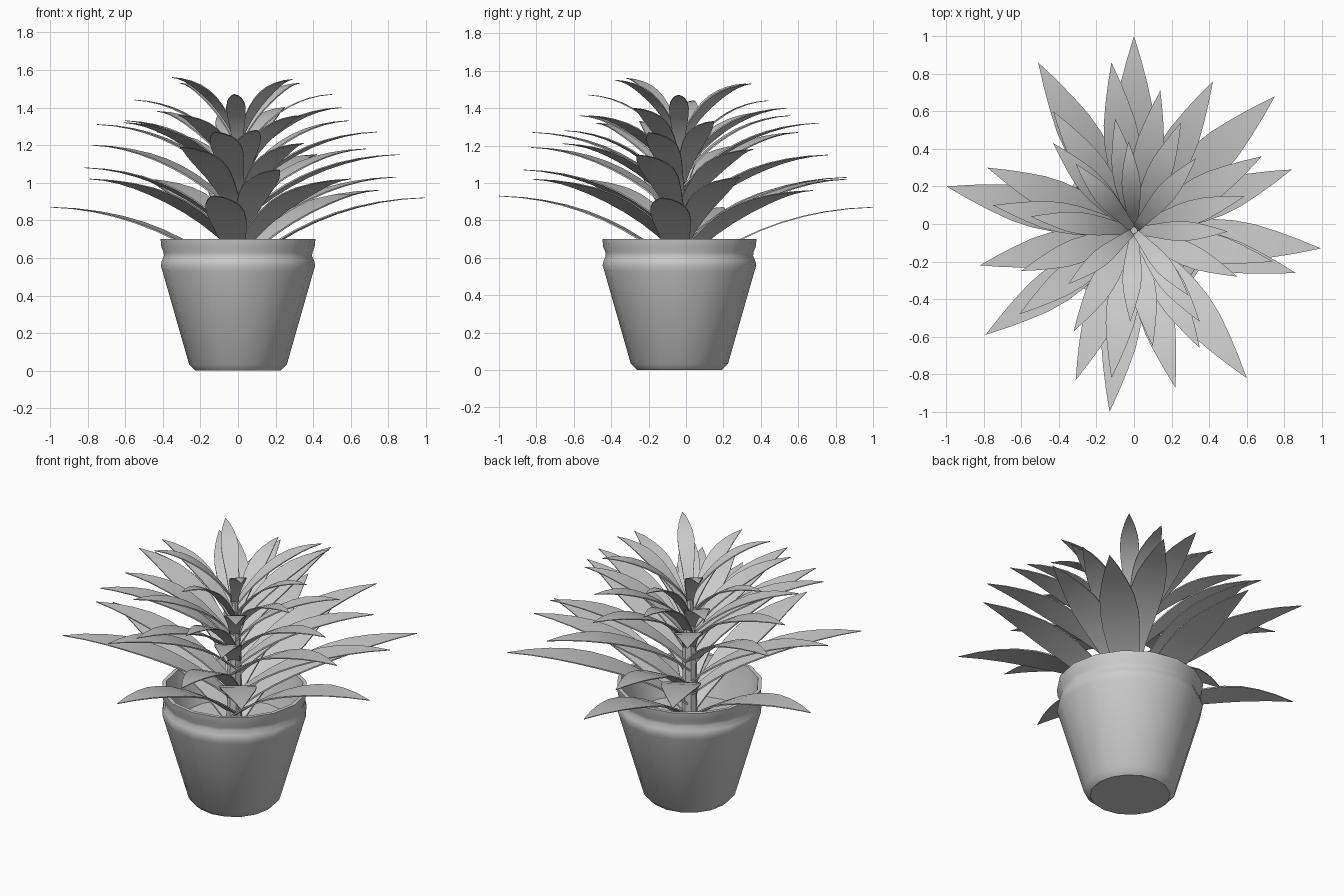
import bpy, bmesh, math
from mathutils import Vector

if "Cube" in bpy.data.objects:
    bpy.data.objects.remove(bpy.data.objects["Cube"])

CY = -0.035  # plant axis sits slightly in front of the origin


def finish(bm, name, angle=41):
    bmesh.ops.recalc_face_normals(bm, faces=bm.faces)
    me = bpy.data.meshes.new(name)
    bm.to_mesh(me)
    bm.free()
    ob = bpy.data.objects.new(name, me)
    bpy.context.collection.objects.link(ob)
    bpy.ops.object.select_all(action='DESELECT')
    ob.select_set(True)
    bpy.context.view_layer.objects.active = ob
    bpy.ops.object.shade_smooth_by_angle(angle=math.radians(angle))
    return ob


def lathe(name, profile, sides):
    bm = bmesh.new()
    rings = []
    for r, z in profile:
        rings.append([bm.verts.new((r * math.cos(2 * math.pi * i / sides),
                                    CY + r * math.sin(2 * math.pi * i / sides), z))
                      for i in range(sides)])
    for a, b in zip(rings, rings[1:]):
        for i in range(sides):
            j = (i + 1) % sides
            bm.faces.new((a[i], a[j], b[j], b[i]))
    bm.faces.new(rings[0])
    bm.faces.new(rings[-1])
    return finish(bm, name)


# Pot with rolled rim; the last ring closes the inner floor as the soil
lathe("pot", [(0.225, 0), (0.26, 0.033), (0.402, 0.53), (0.411, 0.56), (0.405, 0.585),
              (0.394, 0.61), (0.396, 0.63), (0.408, 0.66), (0.412, 0.70), (0.39, 0.70),
              (0.375, 0.62), (0.33, 0.47)], 16)
lathe("stem", [(0.045, 0.46), (0.04, 0.9), (0.02, 1.23)], 8)


# Leaf: arched blade from the stem to a given tip
def leaf(name, tip, rise):
    bm = bmesh.new()
    tip = Vector(tip)
    out = Vector((tip.x, tip.y - CY, 0))
    r = out.length
    out.normalize()
    side = Vector((-out.y, out.x, 0))
    zb, zt = tip.z - rise, tip.z
    width = 0.105 * r
    shape = [0.42, 0.54, 0.68, 0.84, 0.97, 1.0, 0.9, 0.66, 0.36, 0.0]
    n = len(shape) - 1
    thick = 0.012
    grids = []
    for s in (0.5, -0.5):
        rows = []
        for i, w in enumerate(shape):
            t = i / n
            a, b, c = (1 - t) ** 2, 2 * t * (1 - t), t * t
            rad = 0.015 * a + 0.43 * r * b + r * c
            z = zb * a + (zt - 0.015) * b + zt * c + s * thick * (1 - 0.7 * t)
            p = Vector((0, CY, z)) + out * rad
            h = width * w
            if w == 0:
                rows.append([bm.verts.new(p)])
            else:
                rows.append([bm.verts.new(p - side * h), bm.verts.new(p),
                             bm.verts.new(p + side * h)])
        for p, q in zip(rows, rows[1:]):
            for k in (0, 1):
                if len(q) == 3:
                    bm.faces.new((p[k], p[k + 1], q[k + 1], q[k]))
                else:
                    bm.faces.new((p[k], p[k + 1], q[0]))
        grids.append(rows)
    # thin rim joining the upper and lower skins
    top, low = grids
    for i in range(n):
        for k in (0, -1):
            bm.faces.new((top[i][k], top[i + 1][k], low[i + 1][k], low[i][k]))
    for k in (0, 1):
        bm.faces.new((top[0][k], top[0][k + 1], low[0][k + 1], low[0][k]))
    finish(bm, name)


# Ten whorls of leaves, tip positions from bottom to top
whorls = [
    [(0, 1, .87), (-.998, .2, .87), (-.13, -1, .93), (.995, -.13, .92)],
    [(.75, .68, .96), (-.51, .86, 1.02), (-.79, -.59, 1.02), (.6, -.82, 1.02)],
    [(.84, .29, 1.03), (-.12, .86, 1.03), (-.82, -.22, 1.08), (.22, -.87, 1.07)],
    [(.42, .76, 1.15), (-.78, .3, 1.2), (-.31, -.83, 1.19), (.86, -.26, 1.15)],
    [(.14, .71, 1.32), (-.75, .1, 1.31), (-.12, -.82, 1.27), (.74, -.2, 1.27)],
    [(.68, .36, 1.18), (-.43, .6, 1.27), (-.61, -.48, 1.32), (.35, -.66, 1.21)],
    [(.59, .15, 1.33), (-.1, .56, 1.36), (-.6, -.25, 1.33), (.1, -.65, 1.28)],
    [(.25, .54, 1.4), (-.43, .43, 1.38), (-.32, -.57, 1.36), (.55, -.28, 1.4),
     (.35, -.52, 1.36)],
    [(.5, -.04, 1.47), (-.03, .44, 1.44), (-.55, .04, 1.44), (-.02, -.52, 1.47)],
    [(.33, .35, 1.53), (-.31, .32, 1.53), (-.35, -.32, 1.56), (.29, -.38, 1.55)],
]
for w, tips in enumerate(whorls):
    for k, tip in enumerate(tips):
        leaf(f"leaf_{w}_{k}", tip, 0.38 - 0.008 * w)
